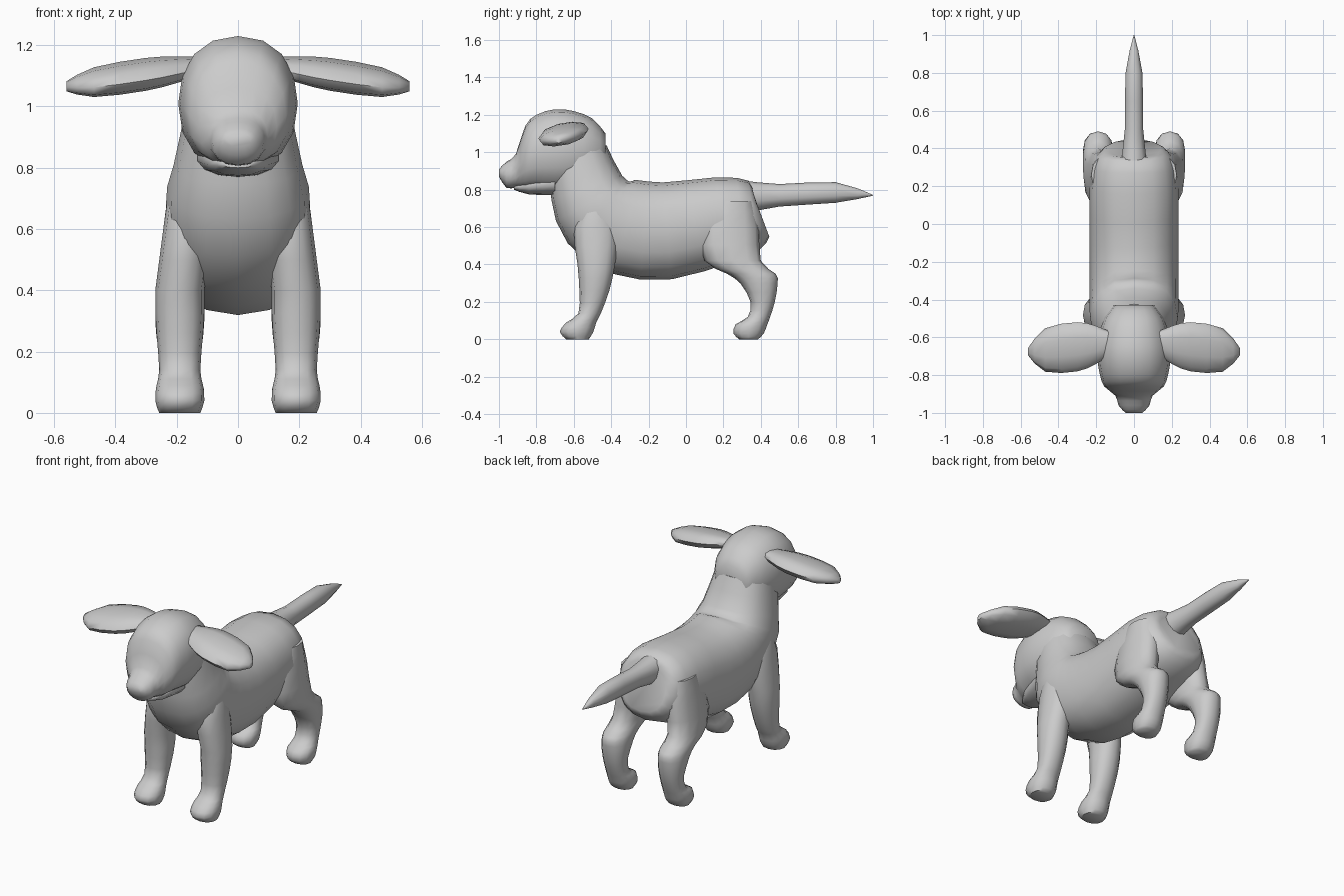
import bpy
import bmesh
import math
from mathutils import Vector

cube = bpy.data.objects.get("Cube")
if cube:
    bpy.data.objects.remove(cube, do_unlink=True)

coat = bpy.data.materials.new("grey_coat")
coat.use_nodes = True
grey = (.6, .6, .6, 1)
coat.diffuse_color = grey
coat.node_tree.nodes["Principled BSDF"].inputs["Base Color"].default_value = grey

FORWARD = Vector((0, 1, 0))
UPWARD = Vector((0, 0, 1))


def soften(rows):
    """Insert a smoothly curved in-between row after every given row."""
    rows = [Vector(row) for row in rows]
    padded = [rows[0]] + rows + [rows[-1]]
    result = []
    for before, start, end, after in zip(padded, padded[1:], padded[2:], padded[3:]):
        result.append(start)
        result.append((start + end) / 2 + (start + end - before - after) / 16)
    result.append(rows[-1])
    return result


def skin(name, rings, sides=14, roundness=.9):
    """Skin a row of rounded rings: (centre, depth vector, width vector)."""
    bm = bmesh.new()
    loops = []
    for centre, depth, width in rings:
        loop = []
        for step in range(sides):
            angle = math.tau * step / sides
            cosine, sine = math.cos(angle), math.sin(angle)
            along = math.copysign(abs(cosine) ** roundness, cosine)
            beside = math.copysign(abs(sine) ** roundness, sine)
            loop.append(bm.verts.new(centre + depth * along + width * beside))
        loops.append(loop)
    for lower, upper in zip(loops, loops[1:]):
        for step in range(sides):
            following = (step + 1) % sides
            bm.faces.new((lower[step], lower[following], upper[following], upper[step]))
    bm.faces.new(loops[0])
    bm.faces.new(loops[-1])
    bmesh.ops.recalc_face_normals(bm, faces=bm.faces)
    mesh = bpy.data.meshes.new(name)
    bm.to_mesh(mesh)
    bm.free()
    mesh.materials.append(coat)
    part = bpy.data.objects.new(name, mesh)
    bpy.context.collection.objects.link(part)
    bpy.ops.object.select_all(action="DESELECT")
    part.select_set(True)
    bpy.context.view_layer.objects.active = part
    bpy.ops.object.shade_smooth_by_angle(angle=math.radians(60))


def limb(name, rows, width_rule, across=None, offset_rule=None, **options):
    """Rows of (y, z, half depth); rings turn with the path unless across is set."""
    rows = soften(rows)
    rings = []
    for index, (y, z, depth) in enumerate(rows):
        previous = rows[max(index - 1, 0)]
        following = rows[min(index + 1, len(rows) - 1)]
        travel = following - previous
        square = Vector((0, -travel.y, travel.x)).normalized()
        x = offset_rule(z) if offset_rule else 0
        width = Vector((width_rule(depth), 0, 0))
        rings.append((Vector((x, y, z)), (across or square) * depth, width))
    skin(name, rings, **options)


# Torso from the rump up into the neck
limb("torso", [
    (.4, .67, .13), (.36, .66, .19), (.2, .64, .23), (-.1, .58, .26),
    (-.32, .6, .26), (-.46, .68, .24), (-.53, .81, .2), (-.58, 1, .16),
], lambda depth: min(.235, depth + .01), sides=16, roundness=.85)

# Skull narrowing to the muzzle
limb("head", [
    (-.43, 1, .1), (-.5, 1.01, .17), (-.6, 1.01, .21), (-.7, 1.01, .22),
    (-.8, 1, .2), (-.86, .97, .17), (-.91, .9, .09), (-.96, .88, .07), (-1, .89, .02),
], lambda depth: .03 + depth * .75, across=UPWARD, sides=16)

# Lower jaw set back under the lip
limb("lower_jaw", [(-.7, .84, .07), (-.84, .82, .045), (-.92, .81, .01)],
     lambda depth: .03 + depth * 1.5, across=UPWARD)

# Tapering tail
limb("tail", [(.3, .76, .09), (.5, .77, .06), (.8, .785, .055), (1, .77, .002)],
     lambda depth: depth * .85, across=UPWARD, sides=10)

LEGS = {
    "front_leg": [
        (-.48, .76, .05), (-.48, .6, .12), (-.48, .4, .1), (-.49, .26, .08),
        (-.515, .14, .06), (-.56, .09, .08), (-.585, .04, .09), (-.58, 0, .06)],
    "hind_leg": [
        (.26, .74, .1), (.23, .6, .16), (.25, .42, .15), (.35, .35, .13),
        (.39, .3, .1), (.41, .2, .065), (.39, .12, .06), (.35, .08, .085),
        (.335, .03, .08), (.335, 0, .05)],
}
EAR = [(.1, .05), (.2, .1), (.3, .13), (.47, .115), (.56, .02)]

# Paired legs and ears, mirrored across the middle
for side, sign in (("left", 1), ("right", -1)):
    for leg, rows in LEGS.items():
        limb(side + "_" + leg, rows, lambda depth: min(.08, .04 + depth * .45),
             across=FORWARD, sides=12,
             offset_rule=lambda z: sign * (.19 - max(0, z - .4) * .13))
    # Ears droop and drift forward towards their tips
    ear_rings = []
    for reach, depth in soften(EAR):
        root = Vector((reach * sign, -.62 - reach * .1, 1.15 - reach * .15))
        tilt = (FORWARD + UPWARD * .15) * depth
        ear_rings.append((root, tilt, UPWARD * (.01 + depth * .3)))
    skin(side + "_ear", ear_rings, sides=10)
